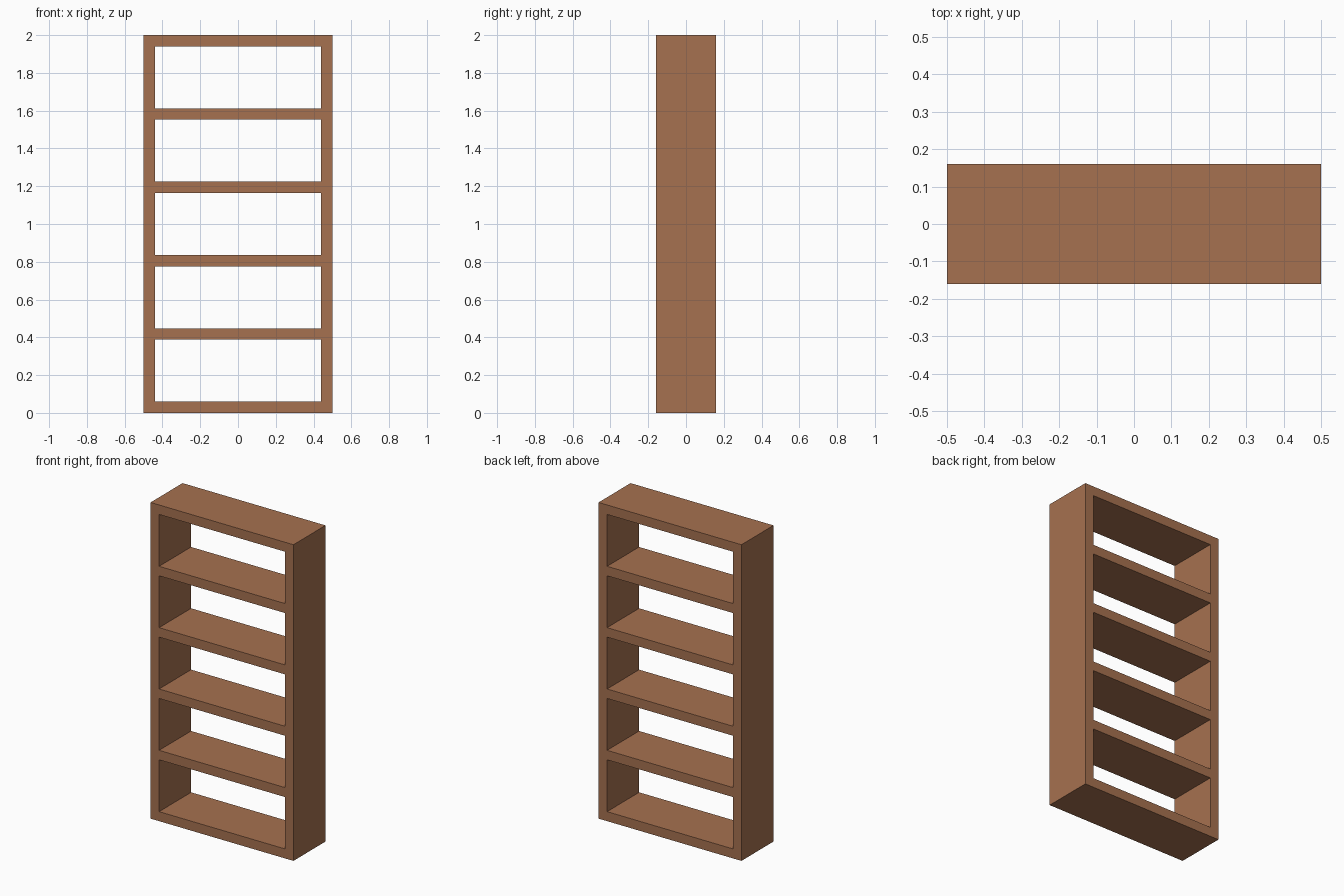
import bpy

if "Cube" in bpy.data.objects:
    bpy.data.objects.remove(bpy.data.objects["Cube"])

WIDTH, DEPTH, HEIGHT, BOARD = 1.0, 0.32, 2.0, 0.06
BAYS = 5

wood = bpy.data.materials.new("wood")
wood.diffuse_color = (0.38, 0.165, 0.08, 1.0)
wood.use_nodes = True
wood.node_tree.nodes["Principled BSDF"].inputs["Base Color"].default_value = wood.diffuse_color


def board(name, size, centre):
    bpy.ops.mesh.primitive_cube_add(size=1, location=centre)
    obj = bpy.context.object
    obj.name = name
    obj.scale = size
    bpy.ops.object.transform_apply(location=False, rotation=False, scale=True)
    obj.data.materials.append(wood)
    return obj


# Full-height side panels
for label, side in (("left", -1), ("right", 1)):
    board(f"{label}_side_panel", (BOARD, DEPTH, HEIGHT),
          (side * (WIDTH - BOARD) / 2, 0, HEIGHT / 2))

# Bottom, shelves and top, evenly spaced between the sides; the back is open
pitch = (HEIGHT - BOARD) / BAYS
for i in range(BAYS + 1):
    name = {0: "bottom_board", BAYS: "top_board"}.get(i, f"shelf_{i}")
    board(name, (WIDTH - 2 * BOARD, DEPTH, BOARD), (0, 0, BOARD / 2 + i * pitch))
